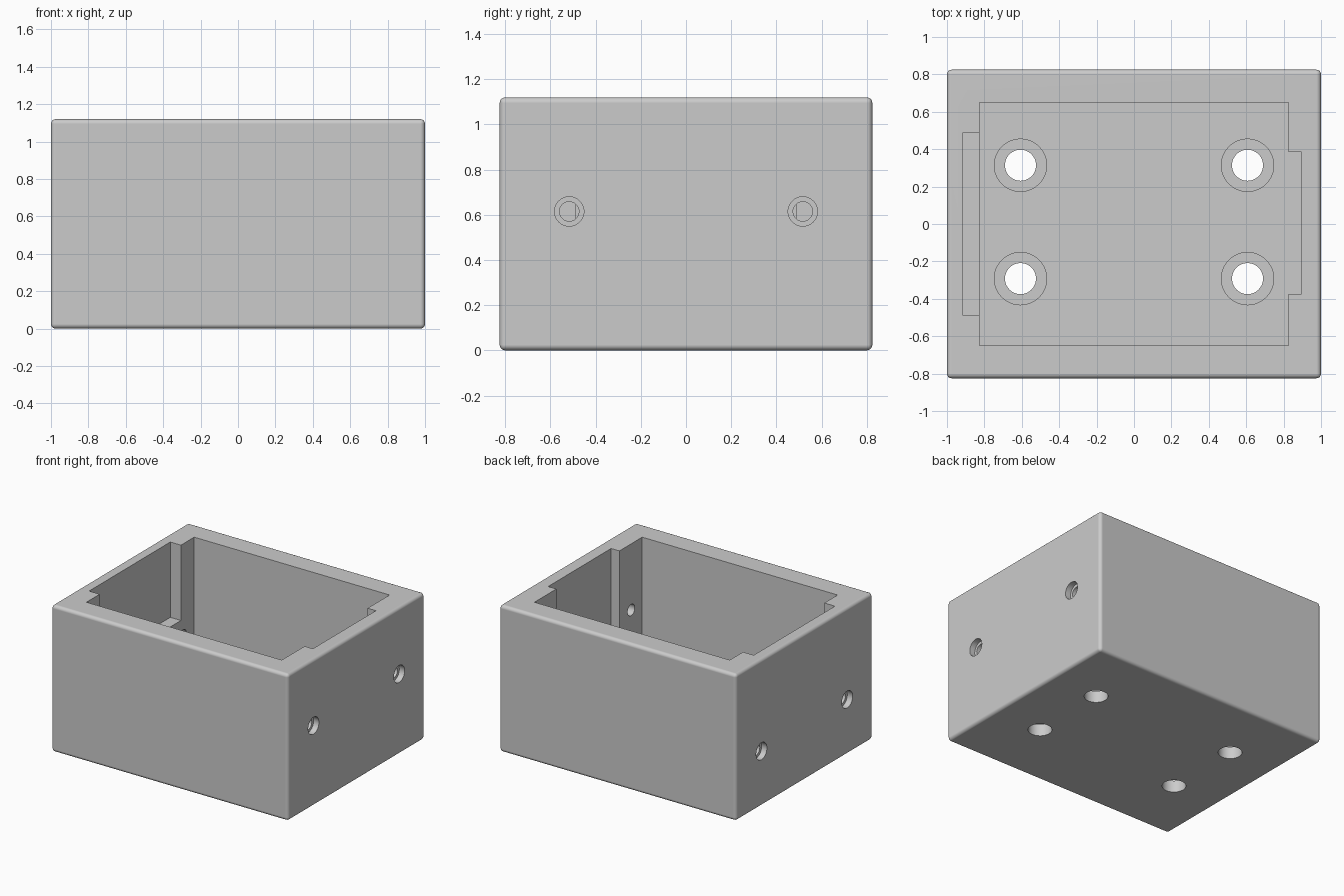
import bpy
import bmesh
import math
from mathutils import Matrix, Vector

cube = bpy.data.objects.get("Cube")
if cube:
    bpy.data.objects.remove(cube, do_unlink=True)

HALF_X, HALF_Y, HEIGHT = 1.0, 0.825, 1.12
IN_X, IN_Y, FLOOR = 0.825, 0.65, 0.175
ABOVE = HEIGHT + 0.2

# One plain grey for the whole enclosure
grey = bpy.data.materials.new("plain_grey")
grey.use_nodes = True
colour = (0.6, 0.6, 0.6, 1)
grey.diffuse_color = colour
grey.node_tree.nodes["Principled BSDF"].inputs["Base Color"].default_value = colour


def finish(name, bm):
    mesh = bpy.data.meshes.new(name)
    bm.to_mesh(mesh)
    bm.free()
    mesh.materials.append(grey)
    obj = bpy.data.objects.new(name, mesh)
    bpy.context.collection.objects.link(obj)
    return obj


def block(name, low, high, bevel=0):
    low, high = Vector(low), Vector(high)
    bm = bmesh.new()
    bmesh.ops.create_cube(bm, size=1)
    bmesh.ops.scale(bm, vec=high - low, verts=bm.verts)
    bmesh.ops.translate(bm, vec=(low + high) / 2, verts=bm.verts)
    if bevel:
        bmesh.ops.bevel(bm, geom=bm.edges[:], offset=bevel, segments=5,
                        profile=0.5, affect='EDGES')
    return finish(name, bm)


def drill(name, start, end, radius):
    start, end = Vector(start), Vector(end)
    axis = end - start
    turn = axis.to_track_quat('Z', 'Y').to_matrix().to_4x4()
    bm = bmesh.new()
    bmesh.ops.create_cone(bm, cap_ends=True, segments=48, radius1=radius,
                          radius2=radius, depth=axis.length,
                          matrix=Matrix.Translation((start + end) / 2) @ turn)
    return finish(name, bm)


# Rounded outer box
box = block("enclosure_box", (-HALF_X, -HALF_Y, 0), (HALF_X, HALF_Y, HEIGHT), 0.025)

# Main cavity and the recess in each end wall
cutters = [
    block("cavity_cutter", (-IN_X, -IN_Y, FLOOR), (IN_X, IN_Y, ABOVE)),
    block("wide_recess_cutter", (-0.915, -0.49, 0.545), (-0.7, 0.49, ABOVE)),
    block("narrow_recess_cutter", (0.7, -0.375, FLOOR), (0.895, 0.385, ABOVE)),
]

# Counterbored screw holes through the floor
for x in (-0.607, 0.607):
    for y in (-0.292, 0.314):
        cutters.append(drill("floor_hole_cutter", (x, y, -0.1), (x, y, 0.3), 0.083))
        cutters.append(drill("floor_bore_cutter", (x, y, 0.09), (x, y, 0.3), 0.14))

# Counterbored screw holes through the end walls
for side, z in ((1, 0.615), (-1, 0.42)):
    for y in (-0.517, 0.517):
        cutters.append(drill("end_hole_cutter", (side * 0.7, y, z), (side * 1.1, y, z), 0.043))
        cutters.append(drill("end_bore_cutter", (side * 0.955, y, z), (side * 1.1, y, z), 0.065))

for cutter in cutters:
    cutter.hide_render = True
    mod = box.modifiers.new(cutter.name, 'BOOLEAN')
    mod.operation = 'DIFFERENCE'
    mod.solver = 'EXACT'
    mod.object = cutter

# Bake the cuts, then drop the cutters
bpy.context.view_layer.update()
result = bpy.data.meshes.new_from_object(
    box.evaluated_get(bpy.context.evaluated_depsgraph_get()))
box.modifiers.clear()
box.data = result
result.materials.clear()
result.materials.append(grey)
for cutter in cutters:
    bpy.data.objects.remove(cutter, do_unlink=True)

# Smooth rounded edges and bores, flat walls
for obj in bpy.context.selected_objects:
    obj.select_set(False)
bpy.context.view_layer.objects.active = box
box.select_set(True)
bpy.ops.object.shade_smooth_by_angle(angle=math.radians(30))
weighted = box.modifiers.new("clean_walls", 'WEIGHTED_NORMAL')
weighted.keep_sharp = True
